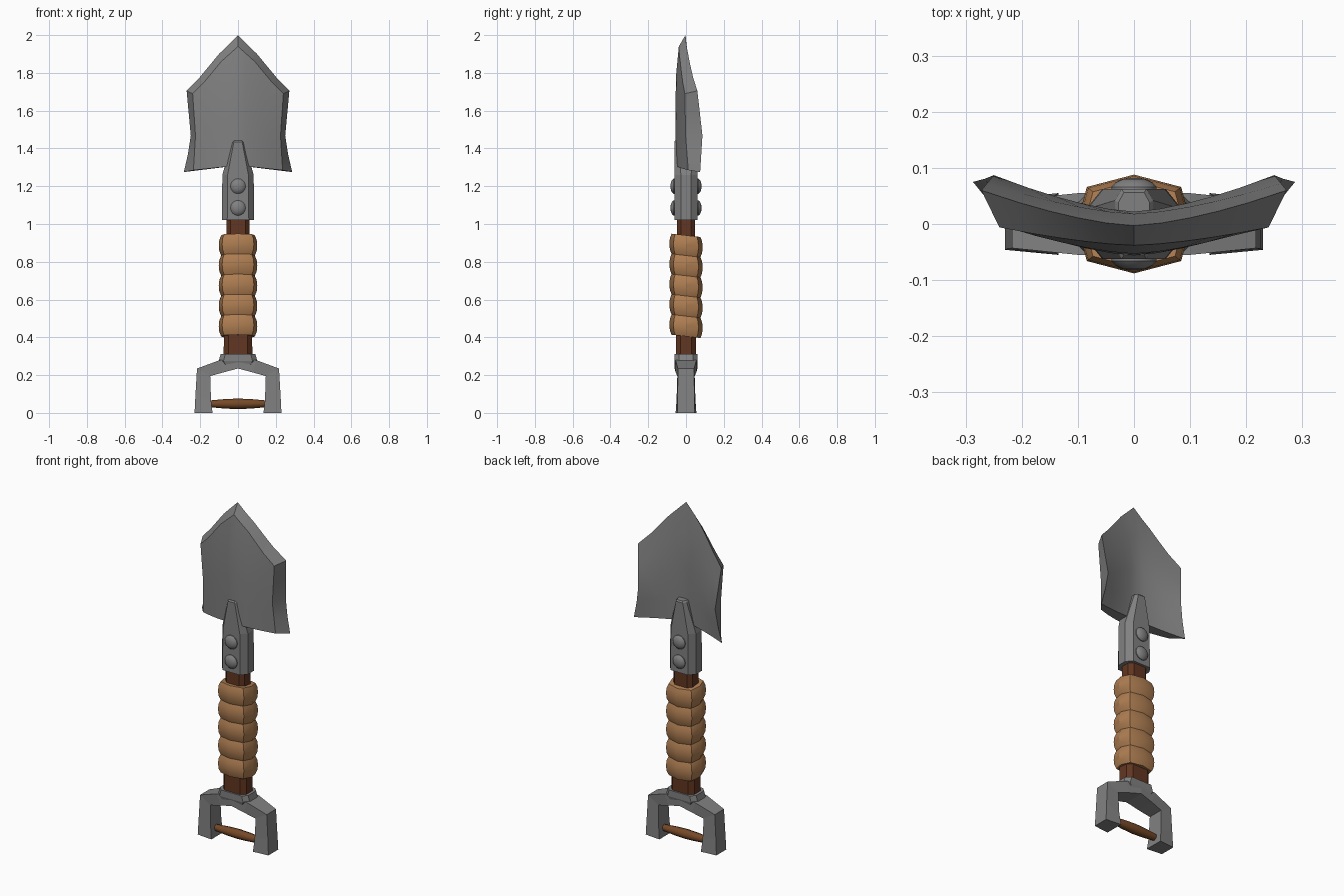
import bpy, math
from mathutils import Vector

if "Cube" in bpy.data.objects:
    bpy.data.objects.remove(bpy.data.objects["Cube"])


def material(name, rgb):
    m = bpy.data.materials.new(name)
    m.use_nodes = True
    m.diffuse_color = (*rgb, 1)
    bsdf = m.node_tree.nodes["Principled BSDF"]
    bsdf.inputs["Base Color"].default_value = (*rgb, 1)
    return m


steel = material("steel grey", (0.22, 0.22, 0.22))
wood = material("dark brown wood", (0.12, 0.037, 0.015))
bar_wood = material("warm brown wood", (0.18, 0.065, 0.02))
leather = material("tan leather", (0.43, 0.21, 0.085))


def make(name, verts, faces, mat, smooth=None):
    mesh = bpy.data.meshes.new(name)
    mesh.from_pydata([tuple(v) for v in verts], [], faces)
    mesh.materials.append(mat)
    obj = bpy.data.objects.new(name, mesh)
    bpy.context.collection.objects.link(obj)
    bpy.ops.object.select_all(action='DESELECT')
    obj.select_set(True)
    bpy.context.view_layer.objects.active = obj
    bpy.ops.object.mode_set(mode='EDIT')
    bpy.ops.mesh.select_all(action='SELECT')
    bpy.ops.mesh.normals_make_consistent(inside=False)
    bpy.ops.object.mode_set(mode='OBJECT')
    if smooth:
        bpy.ops.object.shade_smooth_by_angle(angle=math.radians(smooth))
    return obj


def loft(name, rings, mat, smooth=None):
    """Skin a list of equal rings and cap both ends."""
    n = len(rings[0])
    verts = [p for r in rings for p in r]
    faces = [(i * n + j, i * n + (j + 1) % n, (i + 1) * n + (j + 1) % n, (i + 1) * n + j)
             for i in range(len(rings) - 1) for j in range(n)]
    faces += [tuple(range(n)), tuple(range(len(verts) - n, len(verts)))]
    return make(name, verts, faces, mat, smooth)


def chamfered(hx, hy, cx, cy, z):
    """Rectangle ring with cut corners at height z."""
    half = [(hx, -hy + cy), (hx, hy - cy), (hx - cx, hy), (-hx + cx, hy)]
    return [(x, y, z) for x, y in half + [(-x, -y) for x, y in half]]


def sample(table, t):
    """Piecewise linear lookup in a list of (t, value)."""
    for (a, u), (b, v) in zip(table, table[1:]):
        if t <= b:
            return u + (v - u) * (t - a) / (b - a)
    return table[-1][1]


# Blade: curved back and front sheets, joined by a bevelled rim
cols = [-1, -0.75, -0.55, -0.37, -0.18, 0, 0.18, 0.37, 0.55, 0.75, 1]
rows = [0, 0.22, 0.45, 0.75, 1]


def sheet(width, top, bottom, mid_y, edge_y):
    pts = []
    for t in rows:
        for s in cols:
            a = abs(s)
            z0, z1 = sample(bottom, a), sample(top, a)
            y0, y1 = sample(mid_y, t), sample(edge_y, t)
            pts.append((s * sample(width, t), y0 + (y1 - y0) * a ** 1.5, z0 + (z1 - z0) * t))
    return pts


back = sheet([(0, 0.287), (0.22, 0.265), (0.45, 0.25), (1, 0.272)],
             [(0, 2.0), (0.37, 1.9), (0.75, 1.775), (1, 1.705)],
             [(0, 1.31), (1, 1.275)],
             [(0, 0.02), (0.45, 0.022), (0.75, 0.018), (1, -0.003)],
             [(0, 0.075), (0.45, 0.087), (1, 0.06)])
front = sheet([(0, 0.236), (0.45, 0.225), (1, 0.24)],
              [(0, 1.94), (0.37, 1.86), (0.75, 1.75), (1, 1.69)],
              [(0, 1.31), (1, 1.285)],
              [(0, -0.054), (0.45, -0.056), (0.75, -0.053), (1, -0.038)],
              [(0, 0.012), (0.45, -0.002), (1, -0.006)])
nc, nr = len(cols), len(rows)
size = nc * nr
quads = [(i * nc + j, i * nc + j + 1, (i + 1) * nc + j + 1, (i + 1) * nc + j)
         for i in range(nr - 1) for j in range(nc - 1)]
rim = (list(range(nc)) + [i * nc + nc - 1 for i in range(1, nr)]
       + list(range(size - 2, size - nc - 1, -1)) + [i * nc for i in range(nr - 2, 0, -1)])
faces = quads + [tuple(k + size for k in q) for q in quads]
faces += [(a, b, b + size, a + size) for a, b in zip(rim, rim[1:] + rim[:1])]
make("blade", back + front, faces, steel, 28)

# Socket that clasps the shaft and tapers to a tongue on the blade
loft("blade_socket", [chamfered(0.085, 0.062, 0.028, 0.035, 1.02),
                      chamfered(0.083, 0.062, 0.028, 0.035, 1.26),
                      chamfered(0.034, 0.062, 0.012, 0.02, 1.435),
                      chamfered(0.028, 0.056, 0.01, 0.018, 1.443)], steel)

# Domed rivets on both faces of the socket
for side, label in ((-1, "front"), (1, "back")):
    for z, place in ((1.085, "lower"), (1.2, "upper")):
        rings = []
        for r, d in ((0.04, 0.05), (0.04, 0.066), (0.033, 0.074), (0.02, 0.08), (0.006, 0.082)):
            rings.append([(r * math.cos(k * math.tau / 16), side * d,
                           z + r * math.sin(k * math.tau / 16)) for k in range(16)])
        loft(f"{label}_{place}_rivet", rings, steel, 40)

# Wooden shaft
loft("shaft", [chamfered(0.077, 0.053, 0.025, 0.025, 0.28),
               chamfered(0.074, 0.053, 0.025, 0.025, 0.42),
               chamfered(0.062, 0.048, 0.022, 0.022, 0.92),
               chamfered(0.062, 0.048, 0.022, 0.022, 1.05)], wood)

# Leather grip: five bulging, slightly tilted wraps
section = [(0, -0.088), (0.084, -0.066), (0.102, 0), (0.084, 0.066)]
section += [(-x, -y) for x, y in section]
wraps, low, high = 5, 0.405, 0.94
step = (high - low) / wraps
rings = []
for w in range(wraps):
    for f, s in ((0.0, 0.87), (0.22, 0.97), (0.5, 1.0), (0.78, 0.97)):
        rings.append((low + (w + f) * step, s))
rings.append((high, 0.87))
loft("leather_grip", [[(x * s, y * s, z - 0.1 * y) for x, y in section] for z, s in rings],
     leather, 30)

# Forked end: collar plus a yoke swept through inner and outer stations
loft("yoke_collar", [chamfered(0.075, 0.05, 0.02, 0.02, 0.235),
                     chamfered(0.102, 0.062, 0.025, 0.025, 0.275),
                     chamfered(0.092, 0.062, 0.025, 0.025, 0.312)], steel)
stations = [((0.23, 0.0), (0.135, 0.0), 0.046, 0.055),
            ((0.225, 0.1), (0.143, 0.07), 0.044, 0.05),
            ((0.217, 0.235), (0.147, 0.195), 0.043, 0.046),
            ((0.1, 0.278), (0.075, 0.215), 0.055, 0.055),
            ((0, 0.29), (0, 0.235), 0.06, 0.06)]
path = [(-1, s) for s in stations] + [(1, s) for s in stations[-2::-1]]
loft("yoke", [[(m * o[0], -do, o[1]), (m * o[0], do, o[1]),
               (m * i[0], di, i[1]), (m * i[0], -di, i[1])]
              for m, (o, i, do, di) in path], steel)

# Spindle cross bar between the arms
loft("cross_bar", [[(x, r * math.cos(k * math.tau / 8), 0.048 + r * math.sin(k * math.tau / 8))
                    for k in range(8)]
                   for x, r in ((-0.16, 0.017), (-0.07, 0.025), (0, 0.028), (0.07, 0.025), (0.16, 0.017))],
     bar_wood, 50)
